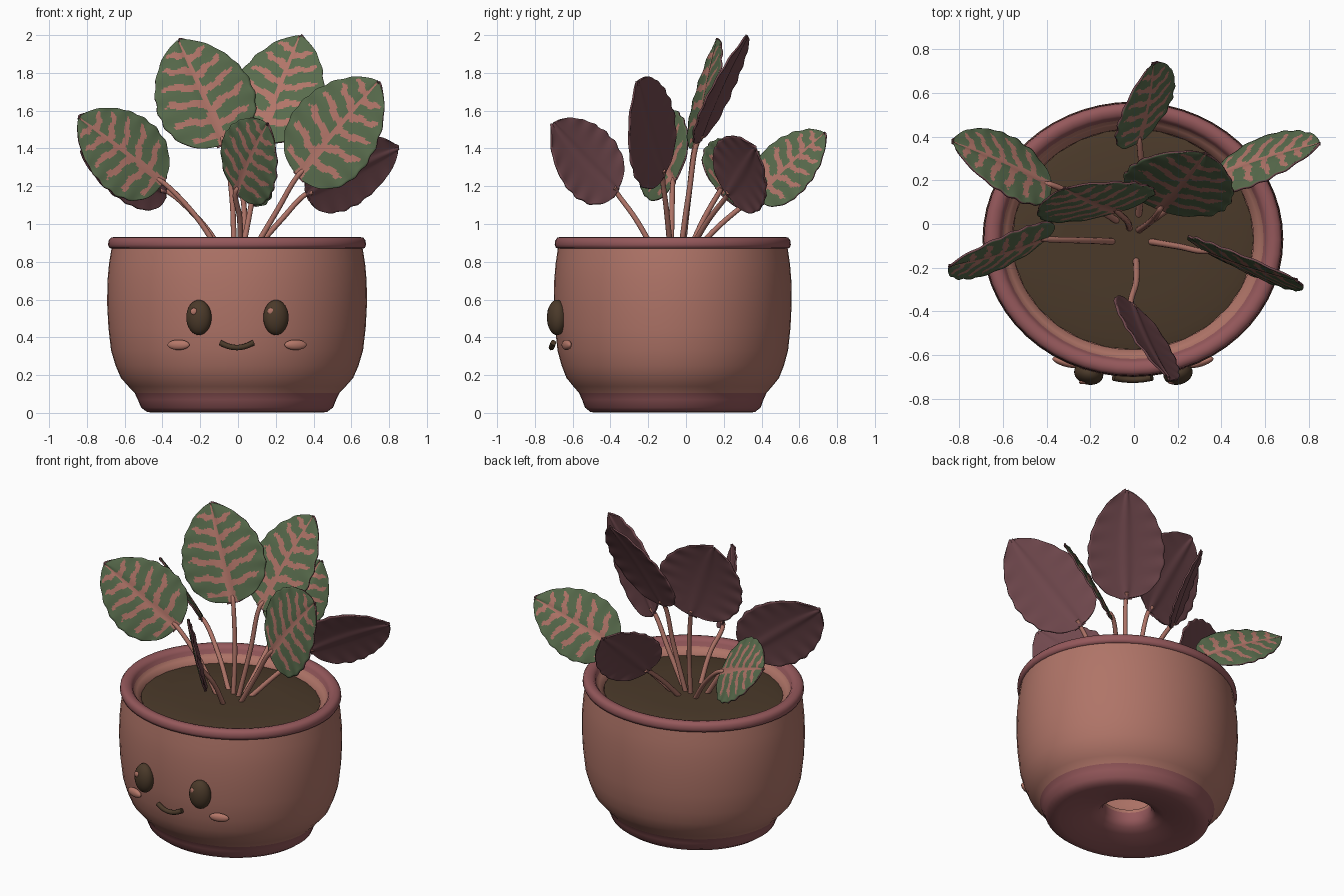
import bpy, bmesh, math
from mathutils import Vector

old = bpy.data.objects.get("Cube")
if old:
    bpy.data.objects.remove(old, do_unlink=True)


def material(name, rgb):
    m = bpy.data.materials.new(name)
    m.use_nodes = True
    color = (*rgb, 1)
    m.diffuse_color = color
    bsdf = m.node_tree.nodes["Principled BSDF"]
    bsdf.inputs["Base Color"].default_value = color
    bsdf.inputs["Roughness"].default_value = 0.8
    return m


TERRACOTTA = material("terracotta", (0.43, 0.175, 0.137))
ROSE = material("rose clay", (0.30, 0.098, 0.105))
SOIL = material("dark soil", (0.07, 0.042, 0.023))
GREEN = material("leaf green", (0.098, 0.148, 0.073))
VEIN = material("vein pink", (0.44, 0.178, 0.14))
PURPLE = material("underside purple", (0.165, 0.066, 0.076))
BLUSH = material("blush", (0.46, 0.185, 0.14))

POT_CENTRE = Vector((-0.005, -0.07, 0))
SQUASH = 0.915          # the pot is slightly oval


def finish(name, bm, mats, angle):
    mesh = bpy.data.meshes.new(name)
    bm.to_mesh(mesh)
    bm.free()
    for m in mats:
        mesh.materials.append(m)
    ob = bpy.data.objects.new(name, mesh)
    bpy.context.collection.objects.link(ob)
    smooth(ob, angle)
    return ob


def smooth(ob, angle):
    bpy.ops.object.select_all(action='DESELECT')
    ob.select_set(True)
    bpy.context.view_layer.objects.active = ob
    bpy.ops.object.shade_smooth_by_angle(angle=math.radians(angle))


def lathe(name, profile, mats, rule, segments=56, closed=True):
    bm = bmesh.new()
    rings = []
    for r, z in profile:
        ring = []
        for i in range(segments):
            a = math.tau * i / segments
            ring.append(bm.verts.new(POT_CENTRE + Vector((r * math.cos(a), SQUASH * r * math.sin(a), z))))
        rings.append(ring)
    count = len(rings) if closed else len(rings) - 1
    for k in range(count):
        lo, hi = rings[k], rings[(k + 1) % len(rings)]
        for i in range(segments):
            j = (i + 1) % segments
            bm.faces.new((lo[i], lo[j], hi[j], hi[i])).material_index = rule(k)
    if not closed:
        bm.faces.new(rings[-1])
    bmesh.ops.recalc_face_normals(bm, faces=bm.faces)
    return finish(name, bm, mats, 65)


def ball(name, at, size, mat, yaw=0):
    bpy.ops.mesh.primitive_uv_sphere_add(segments=24, ring_count=16, location=at, rotation=(0, 0, yaw))
    ob = bpy.context.object
    ob.name = name
    ob.scale = size
    ob.data.materials.append(mat)
    smooth(ob, 80)


def tube(name, points, radius, mat, taper=1.0):
    curve = bpy.data.curves.new(name, 'CURVE')
    curve.dimensions = '3D'
    curve.bevel_depth = radius
    curve.bevel_resolution = 3
    curve.use_fill_caps = True
    spline = curve.splines.new('BEZIER')
    spline.bezier_points.add(len(points) - 1)
    for i, (bp, p) in enumerate(zip(spline.bezier_points, points)):
        bp.co = p
        bp.handle_left_type = bp.handle_right_type = 'AUTO'
        bp.radius = 1 + (taper - 1) * i / (len(points) - 1)
    ob = bpy.data.objects.new(name, curve)
    bpy.context.collection.objects.link(ob)
    curve.materials.append(mat)
    bpy.ops.object.select_all(action='DESELECT')
    ob.select_set(True)
    bpy.context.view_layer.objects.active = ob
    bpy.ops.object.convert(target='MESH')
    smooth(bpy.context.object, 60)


# Pot: drain hole, rounded foot, body, rolled rim, inner wall and floor in one lathe
foot = [(0.15, 0.14), (0.15, 0.09), (0.175, 0.055), (0.23, 0.035), (0.33, 0.015), (0.42, 0.001),
        (0.475, 0.004), (0.508, 0.028), (0.525, 0.07), (0.542, 0.105)]
body = [(0.575, 0.14), (0.615, 0.185), (0.643, 0.25), (0.667, 0.33), (0.681, 0.45), (0.688, 0.58),
        (0.686, 0.70), (0.678, 0.79), (0.665, 0.87)]
rim = [(0.676, 0.873), (0.683, 0.89), (0.68, 0.913), (0.668, 0.928), (0.645, 0.932), (0.62, 0.926),
       (0.605, 0.91), (0.598, 0.885)]
inner = [(0.58, 0.87), (0.552, 0.845), (0.535, 0.40), (0.44, 0.18), (0.15, 0.16)]
body_start = len(foot) - 1
rim_start = len(foot) + len(body) - 1
rim_end = rim_start + len(rim)
lathe("pot", foot + body + rim + inner, [TERRACOTTA, ROSE],
      lambda k: int(k < body_start or rim_start <= k < rim_end))

# Soil, gently domed
lathe("soil", [(0.552, 0.842), (0.50, 0.853), (0.30, 0.86), (0.08, 0.862)], [SOIL], lambda k: 0,
      segments=28, closed=False)

# Face
for side, word in ((-1, "right"), (1, "left")):
    ball(word + "_eye", (side * 0.204 - 0.003, -0.683, 0.505), (0.068, 0.052, 0.093), SOIL, side * 0.25)
    ball(word + "_eye_glint", (side * 0.204 - 0.03, -0.725, 0.537), (0.018, 0.008, 0.018), BLUSH)
    ball(word + "_cheek", (side * 0.31 - 0.005, -0.632, 0.36), (0.061, 0.02, 0.027), BLUSH, side * 0.3)

smile = []
for i in range(7):
    t = i / 3 - 1
    smile.append((t * 0.088 - 0.006, -0.712 + 0.01 * t * t, 0.346 + 0.026 * t * t))
tube("mouth", smile, 0.015, SOIL)


def leaf_width(s):
    return s ** 0.45 * (1 - s) ** 0.66 / 0.473


def is_vein(row, t):
    """Midrib plus wavy side veins that follow the slanted rows and thin out towards the edge."""
    a = abs(t)
    if a * leaf_width(row) < 0.085 * (1.2 - row):
        return True
    phase = row * 6.4 + (0.4 if t > 0 else 0.05) + 0.07 * math.sin(a * 13 + row * 20)
    spread = abs(phase % 1 - 0.5)
    return spread < 0.225 - 0.09 * a and a < 0.78 + 0.08 * math.sin(row * 40) and 0.06 < row < 0.9


def leaf(name, base, tip, facing, half_width):
    base, tip = Vector(base), Vector(tip)
    axis = tip - base
    u = axis.normalized()
    n = Vector(facing)
    n = (n - u * n.dot(u)).normalized()
    side = u.cross(n)

    def along(y):
        return min(max(0.5 + 0.5 * math.sin(y * math.pi / 2), 0.002), 0.998)

    bm = bmesh.new()
    bmesh.ops.create_grid(bm, x_segments=38, y_segments=100, size=1)
    for f in bm.faces:
        c = f.calc_center_median()
        f.material_index = int(is_vein(along(c.y), c.x))
    for v in bm.verts:
        t, row = v.co.x, along(v.co.y)
        # Rows slant from the midrib towards the tip, as the side veins do
        s = row + 0.55 * abs(t) * row * (1 - row)
        scallop = 1 + 0.018 * math.sin(s * 44) * abs(t) ** 4
        ripple = 0.003 * math.sin(s * 38 + t) * abs(t) ** 3
        bend = 0.06 * s * (1 - s) - 0.01 * t * t * leaf_width(s) - 0.003
        groove = -0.006 * math.exp(-(t * 8) ** 2)
        v.co = (base + axis * s + side * (t * half_width * leaf_width(s) * scallop)
                + n * (bend + ripple + groove))
    ob = finish(name, bm, [GREEN, VEIN, PURPLE], 180)
    # The back and edge take the underside colour
    mod = ob.modifiers.new("thickness", 'SOLIDIFY')
    mod.thickness = 0.01
    mod.offset = -1
    mod.material_offset = 2
    mod.material_offset_rim = 2


# Leaves: name, stem foot on the soil, leaf base, leaf tip, facing, half width
plants = [
    ("tall_right", (-0.02, -0.02), (-0.07, 0.05, 1.425), (-0.315, 0.155, 1.975), (0.19, -0.92, 0.26), 0.27),
    ("tall_left", (0.02, -0.03), (0.115, 0.06, 1.44), (0.325, 0.315, 2.0), (-0.2, -0.85, 0.46), 0.25),
    ("front_left", (0.07, -0.08), (0.315, -0.125, 1.255), (0.74, -0.265, 1.755), (-0.43, -0.88, 0.1), 0.26),
    ("front_right", (-0.09, -0.08), (-0.395, -0.07, 1.22), (-0.84, -0.20, 1.565), (0.38, -0.8, 0.27), 0.238),
    ("front_middle", (0.01, -0.16), (-0.015, -0.37, 1.17), (0.15, -0.71, 1.53), (-0.7, -0.7, -0.12), 0.22),
    ("back_right", (-0.07, 0.01), (-0.375, 0.18, 1.175), (-0.825, 0.38, 1.39), (0.5, 0.65, 0.55), 0.215),
    ("back_left", (0.07, 0.01), (0.36, 0.225, 1.16), (0.845, 0.375, 1.405), (-0.4, 0.75, 0.42), 0.21),
    ("back_middle", (0.02, 0.03), (0.025, 0.37, 1.145), (0.095, 0.73, 1.485), (0.72, -0.45, 0.45), 0.195),
]
for name, root, base, tip, facing, half_width in plants:
    leaf(name + "_leaf", base, tip, facing, half_width)
    start = Vector((*root, 0.84))
    end = Vector(base)
    inset = end + (Vector(tip) - end) * 0.06 - Vector(facing).normalized() * 0.014
    bow = Vector((0.012, 0, 0.02))
    tube(name + "_stem", [start, start.lerp(end, 0.5) + bow, end.lerp(inset, 0.2), inset], 0.0155, TERRACOTTA, 0.8)
